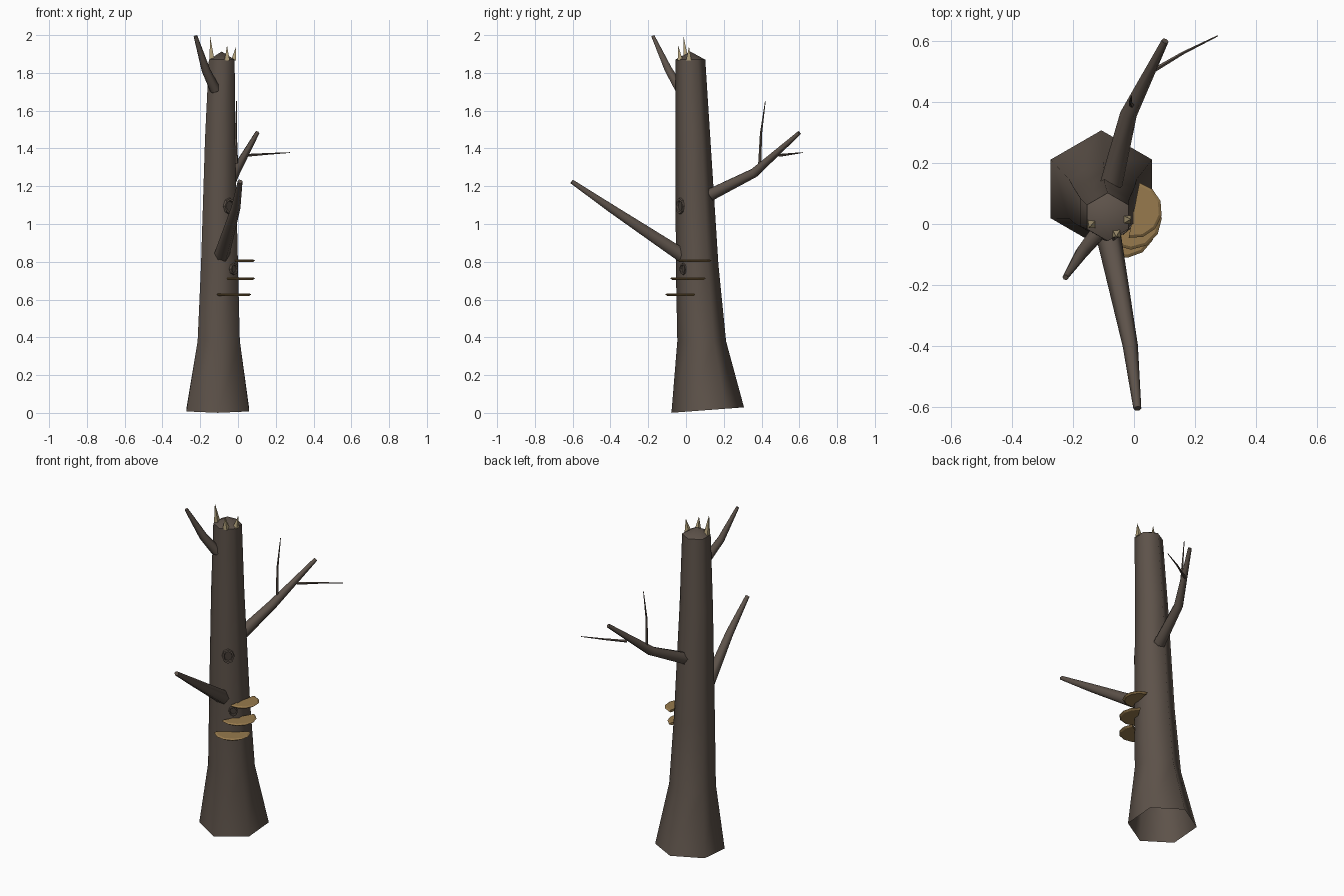
import bpy, bmesh, math
from mathutils import Vector, Matrix

if "Cube" in bpy.data.objects:
    bpy.data.objects.remove(bpy.data.objects["Cube"])


def material(name, color):
    m = bpy.data.materials.new(name)
    m.diffuse_color = (*color, 1)
    m.use_nodes = True
    m.node_tree.nodes["Principled BSDF"].inputs["Base Color"].default_value = m.diffuse_color
    return m


BARK = material("bark brown", (0.11, 0.085, 0.068))
HOLLOW = material("dark hollow", (0.06, 0.047, 0.038))
FUNGUS = material("fungus tan", (0.31, 0.195, 0.075))
WOOD = material("pale wood", (0.45, 0.36, 0.2))


def finish(name, bm, mat, smooth=None):
    bmesh.ops.recalc_face_normals(bm, faces=bm.faces[:])
    mesh = bpy.data.meshes.new(name)
    bm.to_mesh(mesh)
    bm.free()
    mesh.materials.append(mat)
    ob = bpy.data.objects.new(name, mesh)
    bpy.context.collection.objects.link(ob)
    if smooth:
        bpy.ops.object.select_all(action='DESELECT')
        ob.select_set(True)
        bpy.context.view_layer.objects.active = ob
        bpy.ops.object.shade_smooth_by_angle(angle=math.radians(smooth))
    return ob


def bridge(bm, a, b):
    n = len(a)
    for i in range(n):
        bm.faces.new((a[i], a[(i + 1) % n], b[(i + 1) % n], b[i]))


def limb(name, points, radii, sides=6):
    """Tapered tube following a bent path, closed at both ends."""
    bm = bmesh.new()
    pts = [Vector(p) for p in points]
    rings = []
    for i, (p, r) in enumerate(zip(pts, radii)):
        d = (pts[min(i + 1, len(pts) - 1)] - pts[max(i - 1, 0)]).normalized()
        ref = Vector((1, 0, 0)) if abs(d.x) < 0.85 else Vector((0, 0, 1))
        u = (ref - d * ref.dot(d)).normalized()
        v = d.cross(u)
        rings.append([bm.verts.new(p + r * (u * math.cos(t) + v * math.sin(t)))
                      for t in (math.tau * k / sides for k in range(sides))])
    for a, b in zip(rings, rings[1:]):
        bridge(bm, a, b)
    bm.faces.new(rings[0])
    bm.faces.new(rings[-1])
    return finish(name, bm, BARK, 65)


def hexagon(bm, x, y, z, r, tilt=0):
    ring = []
    for k in range(6):
        t = math.radians(30 + 60 * k)
        dy = r * math.sin(t)
        ring.append(bm.verts.new((x + r * math.cos(t), y + dy, z + tilt * dy)))
    return ring


# Trunk: flared hexagonal shell, open underneath
TOP = (-0.086, 0.023, 1.87, 0.079)
bm = bmesh.new()
rings = [hexagon(bm, -0.107, 0.115, 0.015, 0.192, 0.075)]
for s in ((-0.102, 0.083, 0.38, 0.129), (-0.098, 0.059, 0.78, 0.113),
          (-0.095, 0.037, 1.45, 0.092), TOP):
    rings.append(hexagon(bm, *s))
for a, b in zip(rings, rings[1:]):
    bridge(bm, a, b)
finish("trunk", bm, BARK, 65)

# Snapped top: shallow peak
bm = bmesh.new()
ring = hexagon(bm, *TOP)
peak = bm.verts.new((TOP[0], TOP[1], 1.913))
for i in range(6):
    bm.faces.new((ring[i], ring[(i + 1) % 6], peak))
finish("broken_top", bm, BARK, 65)

# Splinters on the rim
for i, (base, tip) in enumerate((
        ((-0.138, 0.0, 1.865), (-0.147, -0.012, 1.99)),
        ((-0.058, -0.03, 1.865), (-0.058, -0.042, 1.945)),
        ((-0.024, 0.014, 1.865), (-0.01, 0.016, 1.94)))):
    bm = bmesh.new()
    ring = [bm.verts.new(Vector(base) + Vector((sx * 0.014, sy * 0.014, 0)))
            for sx, sy in ((1, 1), (-1, 1), (-1, -1), (1, -1))]
    apex = bm.verts.new(tip)
    bm.faces.new(ring)
    for k in range(4):
        bm.faces.new((ring[k], ring[(k + 1) % 4], apex))
    finish(f"splinter_{i + 1}", bm, WOOD)

# Branches and twigs
limb("front_branch", [(-0.088, -0.015, 0.83), (-0.012, -0.4, 1.085), (0.011, -0.605, 1.225)],
     [0.042, 0.025, 0.013])
limb("back_branch", [(-0.075, 0.13, 1.155), (-0.018, 0.36, 1.27), (0.102, 0.6, 1.483)],
     [0.037, 0.028, 0.012])
limb("upper_branch", [(-0.12, -0.03, 1.71), (-0.17, -0.092, 1.815), (-0.225, -0.175, 1.995)],
     [0.029, 0.023, 0.01])
limb("upright_twig", [(-0.008, 0.39, 1.31), (-0.012, 0.397, 1.48), (-0.008, 0.42, 1.65)],
     [0.009, 0.006, 0.002], 5)
limb("side_twig", [(0.05, 0.495, 1.363), (0.16, 0.56, 1.371), (0.275, 0.617, 1.378)],
     [0.008, 0.005, 0.002], 5)

# Shelf fungi: faceted half discs with a narrower underside
for i, (x, y, z, r, heading) in enumerate((
        (0.0, 0.045, 0.805, 0.092, -11),
        (-0.01, 0.017, 0.711, 0.101, -30),
        (-0.03, -0.01, 0.626, 0.101, -55))):
    bm = bmesh.new()
    layers = []
    for dz, scale in ((-0.007, 0.88), (0.001, 1.0), (0.007, 0.9)):
        layers.append([bm.verts.new((x + r * scale * math.cos(t), y + r * scale * math.sin(t), z + dz))
                       for t in (math.radians(heading - 90 + 30 * k) for k in range(7))])
    for a, b in zip(layers, layers[1:]):
        bridge(bm, a, b)
    bm.faces.new(layers[0])
    bm.faces.new(layers[-1])
    finish(f"shelf_fungus_{i + 1}", bm, FUNGUS)

# Knots: raised ring around a dark hollow
for i, (loc, heading, size) in enumerate((((-0.045, -0.03, 1.095), -55, 0.036),
                                          ((-0.022, -0.014, 0.762), -50, 0.026))):
    h = math.radians(heading)
    out = Vector((math.cos(h), math.sin(h), 0))
    side = Vector((-math.sin(h), math.cos(h), 0))
    up = Vector((0, 0, 1))
    bm = bmesh.new()
    loops = []
    for scale, lift in ((1.25, -0.012), (1.15, 0.008), (0.85, 0.008), (0.75, -0.002)):
        loops.append([bm.verts.new(Vector(loc) + out * lift + size * scale *
                                   (0.8 * side * math.cos(t) + up * math.sin(t)))
                      for t in (math.tau * k / 8 for k in range(8))])
    for a, b in zip(loops, loops[1:]):
        bridge(bm, a, b)
    bm.faces.new(loops[-1]).material_index = 1
    finish(f"knot_{i + 1}", bm, BARK).data.materials.append(HOLLOW)
